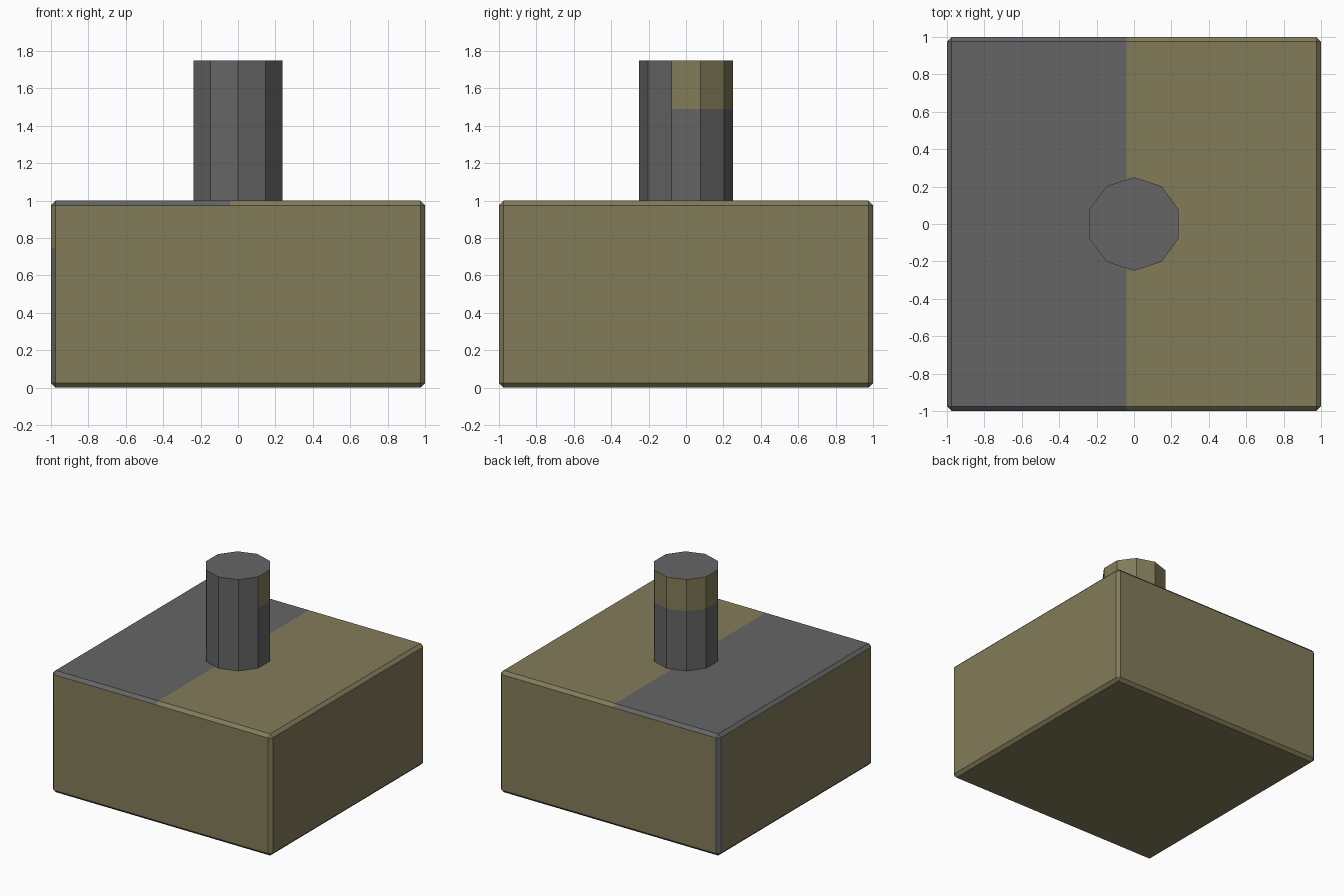
import bpy, bmesh, math
from mathutils import Matrix

if "Cube" in bpy.data.objects:
    bpy.data.objects.remove(bpy.data.objects["Cube"])


def material(name, rgb):
    m = bpy.data.materials.new(name)
    m.diffuse_color = (*rgb, 1)
    m.use_nodes = True
    m.node_tree.nodes["Principled BSDF"].inputs["Base Color"].default_value = m.diffuse_color
    return m


mats = [material("olive", (0.225, 0.200, 0.101)), material("grey", (0.130, 0.130, 0.130))]


def cut(bm, co, no):
    bmesh.ops.bisect_plane(bm, geom=bm.verts[:] + bm.edges[:] + bm.faces[:],
                           plane_co=co, plane_no=no)


def finish(bm, name, is_grey):
    bm.normal_update()
    for f in bm.faces:
        f.material_index = 1 if is_grey(f.normal, f.calc_center_median()) else 0
    me = bpy.data.meshes.new(name)
    bm.to_mesh(me)
    bm.free()
    for m in mats:
        me.materials.append(m)
    bpy.context.collection.objects.link(bpy.data.objects.new(name, me))


# Chamfered block, grey on the left half of the top and on the left corners
bm = bmesh.new()
bmesh.ops.create_cube(bm, size=1, matrix=Matrix.Translation((0, 0, 0.5)) @ Matrix.Diagonal((2, 2, 1, 1)))
bmesh.ops.bevel(bm, geom=bm.edges[:], offset=0.025, segments=1, affect='EDGES')
cut(bm, (-0.04, 0, 0), (1, 0, 0))
cut(bm, (0, 0, 0.75), (0, 0, 1))


def block_grey(n, c):
    if n.z > 0.3:
        return c.x < -0.04
    left_corner = n.x < -0.3 and abs(n.y) > 0.3 and n.z > -0.3
    return left_corner and (n.y > 0 or c.z < 0.75)


finish(bm, "block", block_grey)

# Ten-sided post, olive band at the top of the rear sides
bm = bmesh.new()
ring = [bm.verts.new((0.25 * math.sin(math.tau * i / 10), 0.25 * math.cos(math.tau * i / 10), 1.0))
        for i in range(10)]
base = bm.faces.new(ring)
ext = bmesh.ops.extrude_face_region(bm, geom=[base])
bmesh.ops.translate(bm, vec=(0, 0, 0.75), verts=[g for g in ext["geom"] if isinstance(g, bmesh.types.BMVert)])
bmesh.ops.recalc_face_normals(bm, faces=bm.faces[:])
cut(bm, (0, 0, 1.49), (0, 0, 1))
finish(bm, "post", lambda n, c: abs(n.z) > 0.5 or c.z < 1.49 or n.y < -0.1)
